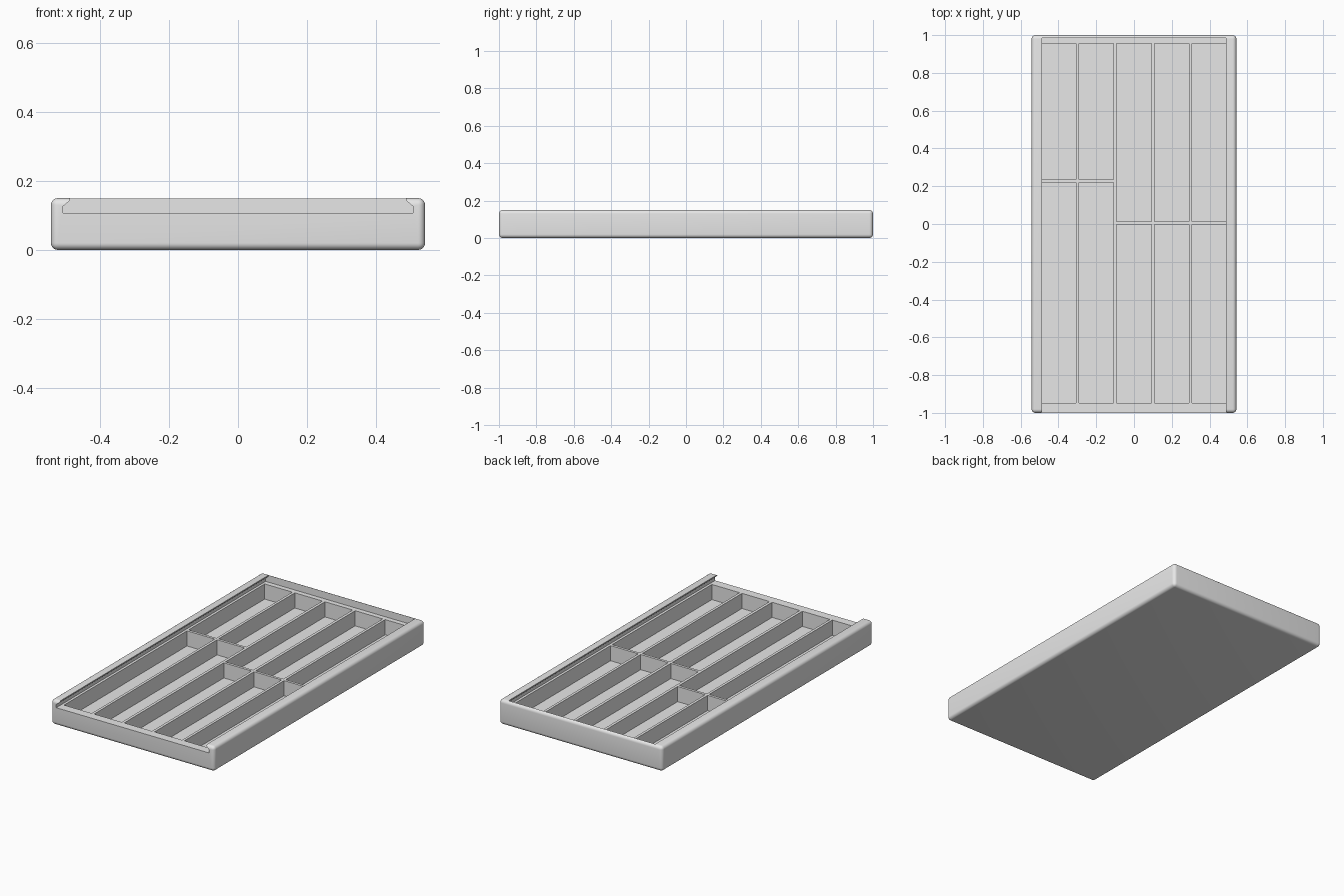
import bpy, bmesh

if "Cube" in bpy.data.objects:
    bpy.data.objects.remove(bpy.data.objects["Cube"])

W, L, H = 0.542, 1.0, 0.15      # half width, half length, height
LEDGE, FLOOR, R = 0.107, 0.016, 0.02

grey = bpy.data.materials.new("light grey")
grey.diffuse_color = (0.8, 0.8, 0.8, 1)
grey.use_nodes = True
grey.node_tree.nodes["Principled BSDF"].inputs["Base Color"].default_value = grey.diffuse_color


def add_box(bm, x0, x1, y0, y1, z0, z1):
    verts = bmesh.ops.create_cube(bm, size=1)["verts"]
    for v in verts:
        v.co.x = x1 if v.co.x > 0 else x0
        v.co.y = y1 if v.co.y > 0 else y0
        v.co.z = z1 if v.co.z > 0 else z0


def make(name, bm):
    bmesh.ops.recalc_face_normals(bm, faces=bm.faces)
    mesh = bpy.data.meshes.new(name)
    bm.to_mesh(mesh)
    bm.free()
    mesh.materials.append(grey)
    ob = bpy.data.objects.new(name, mesh)
    bpy.context.collection.objects.link(ob)
    return ob


# Rounded outer body
bm = bmesh.new()
add_box(bm, -W, W, -L, L, 0, H)
bmesh.ops.bevel(bm, geom=bm.edges[:], offset=R, segments=6, profile=0.5,
                affect='EDGES', clamp_overlap=True)
tray = make("divided_tray", bm)

# Undercut slot for a sliding lid, open at the front
bm = bmesh.new()
half = [(0.507, LEDGE), (0.507, 0.126), (0.487, 0.143), (0.487, 0.2)]
profile = half + [(-x, z) for x, z in reversed(half)]
face = bm.faces.new([bm.verts.new((x, -1.1, z)) for x, z in profile])
ext = bmesh.ops.extrude_face_region(bm, geom=[face])
for v in ext["geom"]:
    if isinstance(v, bmesh.types.BMVert):
        v.co.y = 0.986
slot = make("lid_slot_cutter", bm)

# Compartments: five columns, each split by one cross divider
bm = bmesh.new()
columns = [(-0.492, -0.308), (-0.292, -0.109), (-0.092, 0.092),
           (0.109, 0.292), (0.308, 0.492)]
for i, (x0, x1) in enumerate(columns):
    split = 0.227 if i < 2 else 0.005
    add_box(bm, x0, x1, -0.948, split - 0.008, FLOOR, 0.12)
    add_box(bm, x0, x1, split + 0.008, 0.956, FLOOR, 0.12)
pockets = make("compartment_cutter", bm)

# Carve the tray
bpy.context.view_layer.objects.active = tray
tray.select_set(True)
for cutter in (slot, pockets):
    mod = tray.modifiers.new("carve", 'BOOLEAN')
    mod.operation = 'DIFFERENCE'
    mod.solver = 'EXACT'
    mod.object = cutter
    bpy.ops.object.modifier_apply(modifier=mod.name)
    bpy.data.objects.remove(cutter)

bpy.ops.object.shade_smooth_by_angle(angle=0.52)
